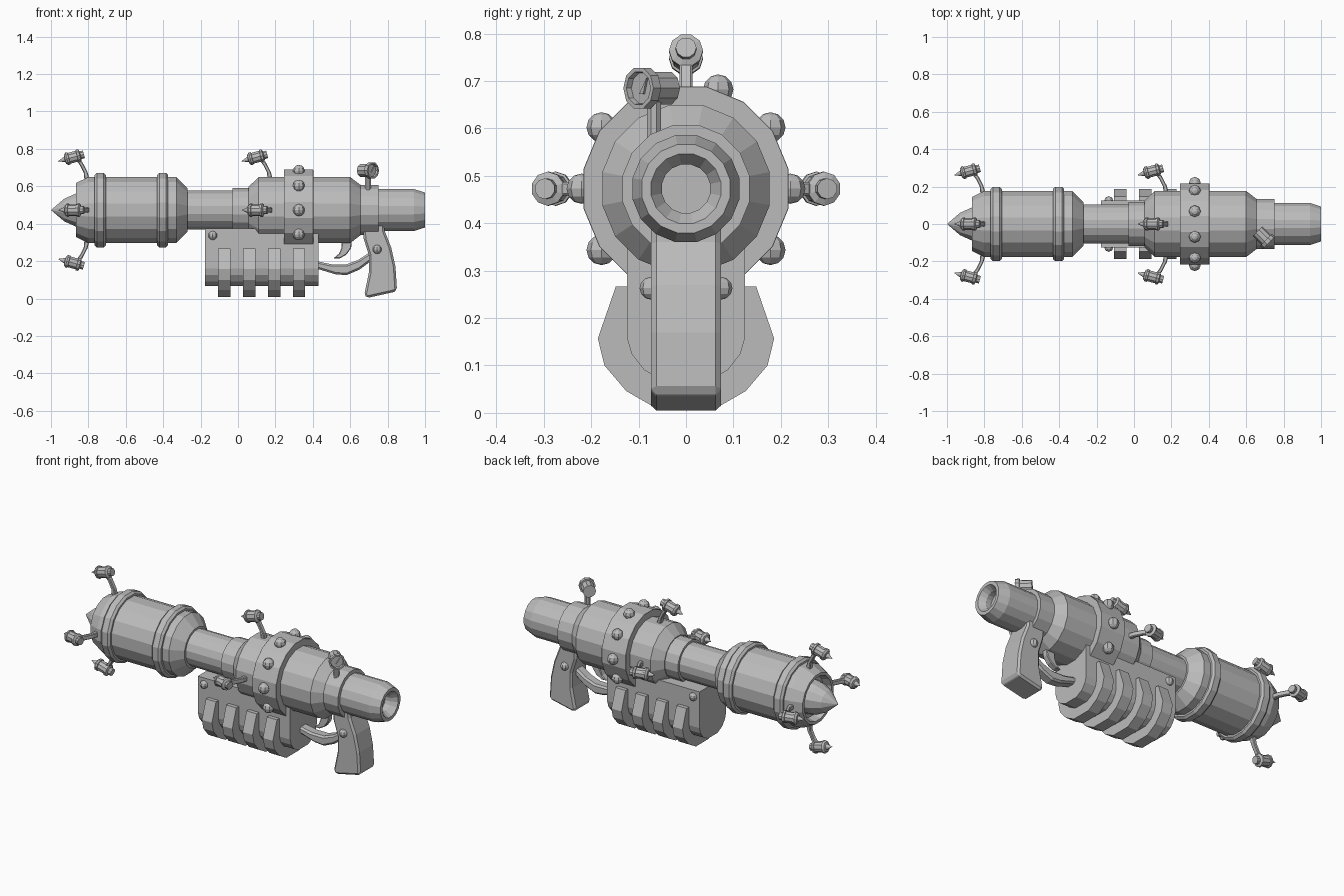
import bpy, bmesh, math
from mathutils import Matrix, Vector

if "Cube" in bpy.data.objects:
    bpy.data.objects.remove(bpy.data.objects["Cube"])

AXIS_Z = 0.473
grey = bpy.data.materials.new("plain_grey")
grey.diffuse_color = (0.5, 0.5, 0.5, 1)
grey.use_nodes = True
grey.node_tree.nodes["Principled BSDF"].inputs["Base Color"].default_value = grey.diffuse_color
CENTRE = Matrix.Translation((0, 0, AXIS_Z))


def finish(name, bm, matrix=Matrix(), bevel=0):
    bmesh.ops.remove_doubles(bm, verts=bm.verts, dist=1e-5)
    bmesh.ops.recalc_face_normals(bm, faces=bm.faces)
    mesh = bpy.data.meshes.new(name)
    bm.to_mesh(mesh)
    bm.free()
    mesh.transform(matrix)
    mesh.materials.append(grey)
    ob = bpy.data.objects.new(name, mesh)
    bpy.context.collection.objects.link(ob)
    if bevel:
        mod = ob.modifiers.new("bevel", 'BEVEL')
        mod.width, mod.segments, mod.limit_method = bevel, 1, 'ANGLE'
        mod.angle_limit = math.radians(40)
    return ob


def lathe(name, profile, sides=16, matrix=CENTRE, closed=False):
    """Turn (x, radius) points around the local x axis."""
    bm = bmesh.new()
    rings = []
    for x, r in profile:
        rings.append([bm.verts.new((x, r * math.sin(a), r * math.cos(a)))
                      for a in [(i + 0.5) * math.tau / sides for i in range(sides)]])
    pairs = list(zip(rings, rings[1:])) + ([(rings[-1], rings[0])] if closed else [])
    for p, q in pairs:
        for i in range(sides):
            j = (i + 1) % sides
            bm.faces.new((p[i], p[j], q[j], q[i]))
    return finish(name, bm, matrix)


def prism(name, pts, axis, lo, hi, bevel=0, matrix=Matrix()):
    """Extrude a 2D outline along x (points are y,z) or y (points are x,z)."""
    bm = bmesh.new()
    place = (lambda p, d: (d, p[0], p[1])) if axis == 'x' else (lambda p, d: (p[0], d, p[1]))
    a = [bm.verts.new(place(p, lo)) for p in pts]
    b = [bm.verts.new(place(p, hi)) for p in pts]
    bm.faces.new(a)
    bm.faces.new(b)
    for i in range(len(pts)):
        j = (i + 1) % len(pts)
        bm.faces.new((a[i], a[j], b[j], b[i]))
    return finish(name, bm, matrix, bevel)


def rivet(name, pos, r):
    bm = bmesh.new()
    bmesh.ops.create_uvsphere(bm, u_segments=8, v_segments=6, radius=r)
    return finish(name, bm, Matrix.Translation(pos))


# front barrel: recessed nose, drum and neck tube
lathe("front_drum", [(-0.82, 0), (-0.82, 0.12), (-0.867, 0.13), (-0.867, 0.147),
                     (-0.80, 0.18), (-0.33, 0.18), (-0.27, 0.118), (-0.27, 0)])
lathe("nose_cone", [(-1.0, 0), (-0.93, 0.062), (-0.87, 0.09), (-0.81, 0.1), (-0.81, 0)], 12)
lathe("neck_tube", [(-0.28, 0), (-0.28, 0.106), (-0.03, 0.106), (-0.03, 0.12),
                    (0.07, 0.12), (0.07, 0)])

# rear body, stepped down to the hollow tail
lathe("rear_body", [(0.055, 0), (0.055, 0.125), (0.11, 0.18), (0.60, 0.18), (0.655, 0.137),
                    (0.75, 0.137), (0.75, 0.115), (0.94, 0.115), (1.0, 0.095),
                    (1.0, 0.075), (0.965, 0.052), (0.93, 0.052), (0.93, 0)])


# raised bands
def band(name, x0, x1, r, b):
    lathe(name, [(x0, 0.15), (x0, r - b), (x0 + b, r), (x1 - b, r), (x1, r - b), (x1, 0.15)],
          closed=True)


band("front_band_a", -0.767, -0.706, 0.203, 0.012)
band("front_band_b", -0.433, -0.373, 0.203, 0.012)
band("rivet_band", 0.245, 0.403, 0.22, 0.001)
for k in range(10):
    a = math.radians(18 + 36 * k)
    rivet(f"band_rivet_{k}", (0.325, 0.22 * math.sin(a), AXIS_Z + 0.22 * math.cos(a)), 0.032)

# emitters on bent arms: four round the nose, three round the body
ARM = [(-0.79, 0.15), (-0.805, 0.205), (-0.835, 0.262), (-0.862, 0.262),
       (-0.845, 0.24), (-0.825, 0.20), (-0.82, 0.15)]
POD = [(-0.085, 0), (-0.048, 0.016), (-0.046, 0.027), (-0.036, 0.036), (-0.026, 0.036),
       (-0.024, 0.031), (0.02, 0.031), (0.022, 0.036), (0.034, 0.036), (0.04, 0.022),
       (0.058, 0.022), (0.058, 0)]
for label, dx, turns in (("front", 0, (0, 1, 2, 3)), ("rear", 0.98, (0, 1, 3))):
    for t in turns:
        m = CENTRE @ Matrix.Translation((dx, 0, 0)) @ Matrix.Rotation(t * math.pi / 2, 4, 'X')
        prism(f"{label}_arm_{t}", ARM, 'y', -0.014, 0.014, 0.004, m)
        tilt = Matrix.Translation((-0.88, 0, 0.283)) @ Matrix.Rotation(math.radians(-15), 4, 'Y')
        lathe(f"{label}_emitter_{t}", POD, 10, m @ tilt)


# underslung magazine with four ribs
def mirrored(half):
    return half + [(-y, z) for y, z in reversed(half)]


prism("magazine", mirrored([(0.125, 0.375), (0.125, 0.16), (0.115, 0.125),
                            (0.088, 0.09), (0.045, 0.068)]), 'x', -0.176, 0.43)
RIB = mirrored([(0.1, 0.267), (0.148, 0.267), (0.186, 0.157), (0.172, 0.1),
                (0.126, 0.046), (0.06, 0.008)])
for k in range(4):
    x = -0.107 + 0.1335 * k
    prism(f"magazine_rib_{k}", RIB, 'x', x, x + 0.066)

# pistol grip
prism("grip", [(0.67, 0.42), (0.78, 0.42), (0.785, 0.36), (0.82, 0.27), (0.842, 0.17),
               (0.85, 0.045), (0.835, 0.035), (0.69, 0.003), (0.675, 0.02), (0.70, 0.14),
               (0.70, 0.23), (0.672, 0.32)], 'y', -0.074, 0.074, 0.012)
for s in (-1, 1):
    rivet(f"grip_rivet_{s}", (0.744, s * 0.074, 0.263), 0.024)
    rivet(f"magazine_rivet_{s}", (-0.135, s * 0.125, 0.337), 0.024)

# trigger guard and trigger
prism("trigger_guard", [(0.42, 0.20), (0.50, 0.183), (0.58, 0.183), (0.64, 0.205), (0.71, 0.25),
                        (0.71, 0.20), (0.65, 0.155), (0.58, 0.125), (0.52, 0.13), (0.42, 0.16)],
      'y', -0.032, 0.032, 0.01)
prism("trigger", [(0.61, 0.32), (0.605, 0.27), (0.58, 0.235), (0.545, 0.215), (0.51, 0.215),
                  (0.54, 0.24), (0.553, 0.27), (0.555, 0.32)], 'y', -0.018, 0.018, 0.004)

# gauge on a stem, its dial turned toward the rear corner
lathe("gauge_stem", [(0, 0), (0, 0.016), (0.11, 0.016), (0.11, 0)], 8,
      Matrix.Translation((0.695, -0.068, 0.56)) @ Matrix.Rotation(-math.pi / 2, 4, 'Y'))
G = Matrix.Translation((0.692, -0.07, 0.685)) @ Matrix.Rotation(-math.pi / 4, 4, 'Z')
lathe("gauge", [(-0.045, 0), (-0.045, 0.036), (0.02, 0.036), (0.02, 0.045), (0.043, 0.045),
                (0.043, 0.036), (0.03, 0.034), (0.03, 0)], 10, G)
prism("gauge_needle", [(-0.006, -0.012), (0.006, -0.012), (0.016, 0.022)], 'x', 0.028, 0.035, 0, G)
